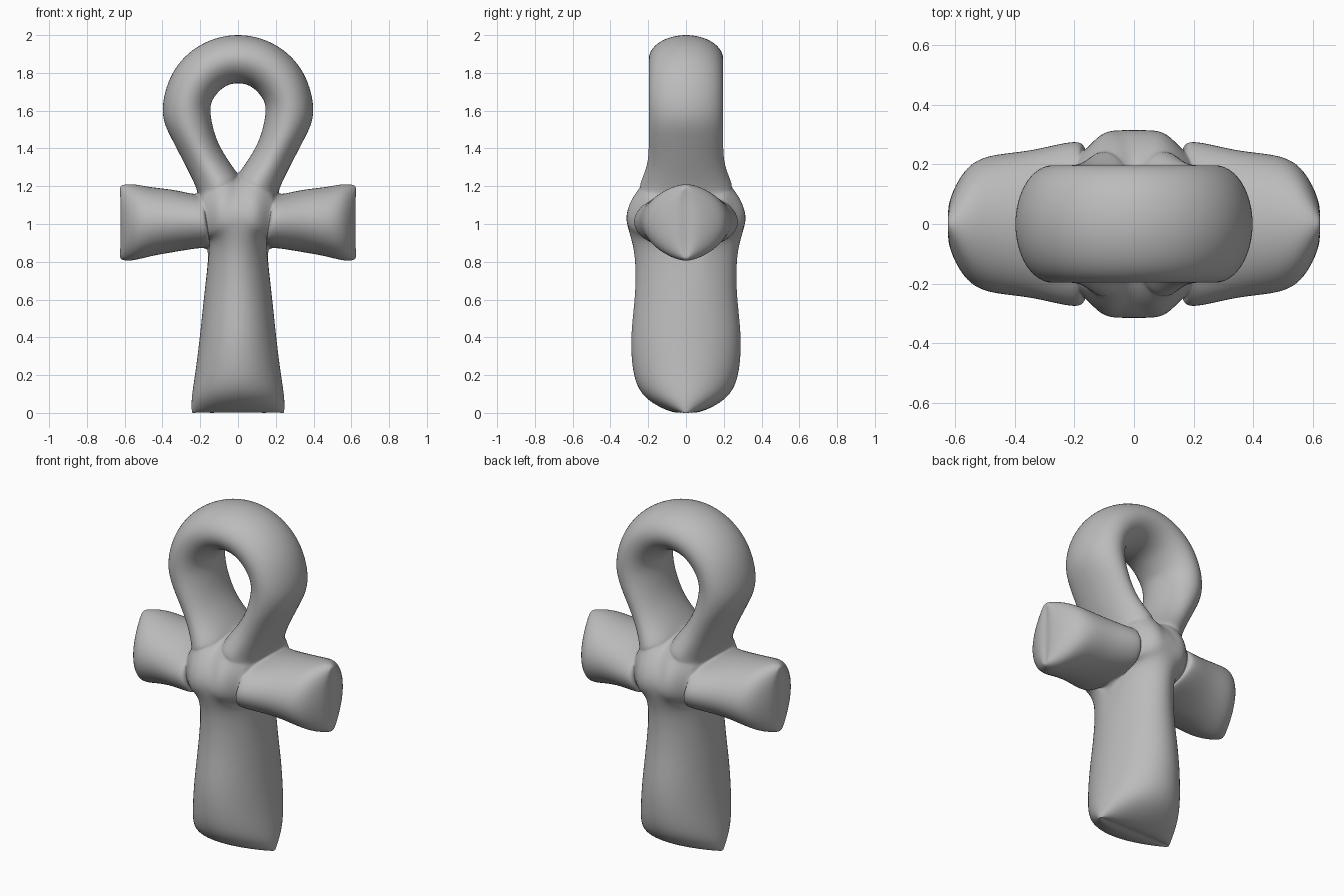
import bpy, bmesh, math
from mathutils import Vector

old = bpy.data.objects.get("Cube")
if old:
    bpy.data.objects.remove(old, do_unlink=True)

STEPS = 4  # cage edges across the front of each limb


def section(a, b, depth, sweep=math.pi):
    """Half-elliptical front section from rim point a towards rim point b (x, z)."""
    a, b = Vector((a[0], 0, a[1])), Vector((b[0], 0, b[1]))
    mid = (a + b) / 2
    pts = []
    for i in range(STEPS + 1):
        t = sweep * i / STEPS
        pts.append(mid + (a - mid) * math.cos(t) - Vector((0, depth * math.sin(t), 0)))
    return pts


def stem_section(w, z, depth):
    """Rim to centre line, the other half comes from mirroring."""
    return section((w, z), (-w, z), depth, math.pi / 2)


# Shared rim points where the limbs meet
above_arm, below_arm, crotch = (0.217, 1.164), (0.163, 0.865), (0, 1.27)

# Loop, from the hub up to the crown
loop = [section(crotch, above_arm, 0.24),
        section((0.06, 1.35), (0.268, 1.29), 0.205),
        section((0.117, 1.46), (0.35, 1.45), 0.197)]
for deg in (0, 30, 60, 90):
    c, s = math.cos(math.radians(deg)), math.sin(math.radians(deg))
    loop.append(section((0.146 * c, 1.595 + 0.15 * s), (0.398 * c, 1.6 + 0.4 * s), 0.197))

# Arm, from the hub out to the flared end
arm = [section(above_arm, below_arm, 0.275)]
for x, top, bottom, depth in ((0.33, 1.178, 0.853, 0.25), (0.46, 1.195, 0.83, 0.232),
                              (0.56, 1.21, 0.808, 0.185), (0.62, 1.2, 0.815, 0.07),
                              (0.62, 1.2, 0.815, 0)):
    arm.append(section((x, top), (x, bottom), depth))

# Stem, from the hub down to the foot
stem = [stem_section(*below_arm, 0.277)]
for w, z, depth in ((0.178, 0.63, 0.27), (0.2, 0.42, 0.288), (0.225, 0.22, 0.278),
                    (0.244, 0.08, 0.21), (0.243, 0.005, 0.07), (0.243, 0.005, 0)):
    stem.append(stem_section(w, z, depth))

# Hub, blended between the three limb roots and a centre spine
spine = [loop[0][0]] + [Vector((0, -d, z)) for d, z in ((0.17, 1.23), (0.265, 1.15), (0.315, 1.03))]
spine.append(stem[0][-1])
top, right, bottom = loop[0], arm[0], stem[0][::-1]
hub = []
for r in range(STEPS + 1):
    v = r / STEPS
    row = []
    for c in range(STEPS + 1):
        u = c / STEPS
        down = top[c].lerp(bottom[c], v)
        across = spine[r].lerp(right[r], u)
        corners = top[0].lerp(top[-1], u).lerp(bottom[0].lerp(bottom[-1], u), v)
        p = down + across - corners
        ceiling = 0.315 - 1.1 * p.x ** 2 - 1.2 * (p.z - 1.03) ** 2
        p.y = -min(ceiling, -0.6 * (down.y + across.y))
        row.append(p)
    hub.append(row)
for i in range(STEPS + 1):
    hub[0][i], hub[-1][i] = top[i], bottom[i]
    hub[i][0], hub[i][-1] = spine[i], right[i]

# Mirror the quarter patches into one closed cage
bm = bmesh.new()
verts = {}


def cage_vert(p, sx, sy):
    key = (round(p.x * sx, 4) + 0.0, round(p.y * sy, 4) + 0.0, round(p.z, 4))
    if key not in verts:
        verts[key] = bm.verts.new(key)
    return verts[key]


for patch in (loop, arm, stem, hub):
    for near, far in zip(patch, patch[1:]):
        for i in range(STEPS):
            quad = (near[i], near[i + 1], far[i + 1], far[i])
            for sx in (1, -1):
                for sy in (1, -1):
                    corners = list(dict.fromkeys(cage_vert(p, sx, sy) for p in quad))
                    if len(corners) > 2 and not bm.faces.get(corners):
                        bm.faces.new(corners)
bmesh.ops.recalc_face_normals(bm, faces=bm.faces)
for f in bm.faces:
    f.smooth = True
mesh = bpy.data.meshes.new("looped_cross")
bm.to_mesh(mesh)
bm.free()
body = bpy.data.objects.new("looped_cross", mesh)
bpy.context.collection.objects.link(body)

subsurf = body.modifiers.new("smooth_surface", "SUBSURF")
subsurf.levels = subsurf.render_levels = 3

# Push the cage out so the smoothed surface passes through the sections
targets = [v.co.copy() for v in mesh.vertices]
for _ in range(7):
    body.update_tag()
    mesh.update()
    bpy.context.view_layer.update()
    evaluated = body.evaluated_get(bpy.context.evaluated_depsgraph_get())
    smooth = evaluated.to_mesh()
    shifts = [t - smooth.vertices[i].co for i, t in enumerate(targets)]
    evaluated.to_mesh_clear()
    for v, shift in zip(mesh.vertices, shifts):
        v.co += shift
mesh.update()

# Plain grey finish
grey = bpy.data.materials.new("plain_grey")
grey.use_nodes = True
colour = (0.5, 0.5, 0.5, 1)
grey.diffuse_color = colour
grey.node_tree.nodes["Principled BSDF"].inputs["Base Color"].default_value = colour
mesh.materials.append(grey)
